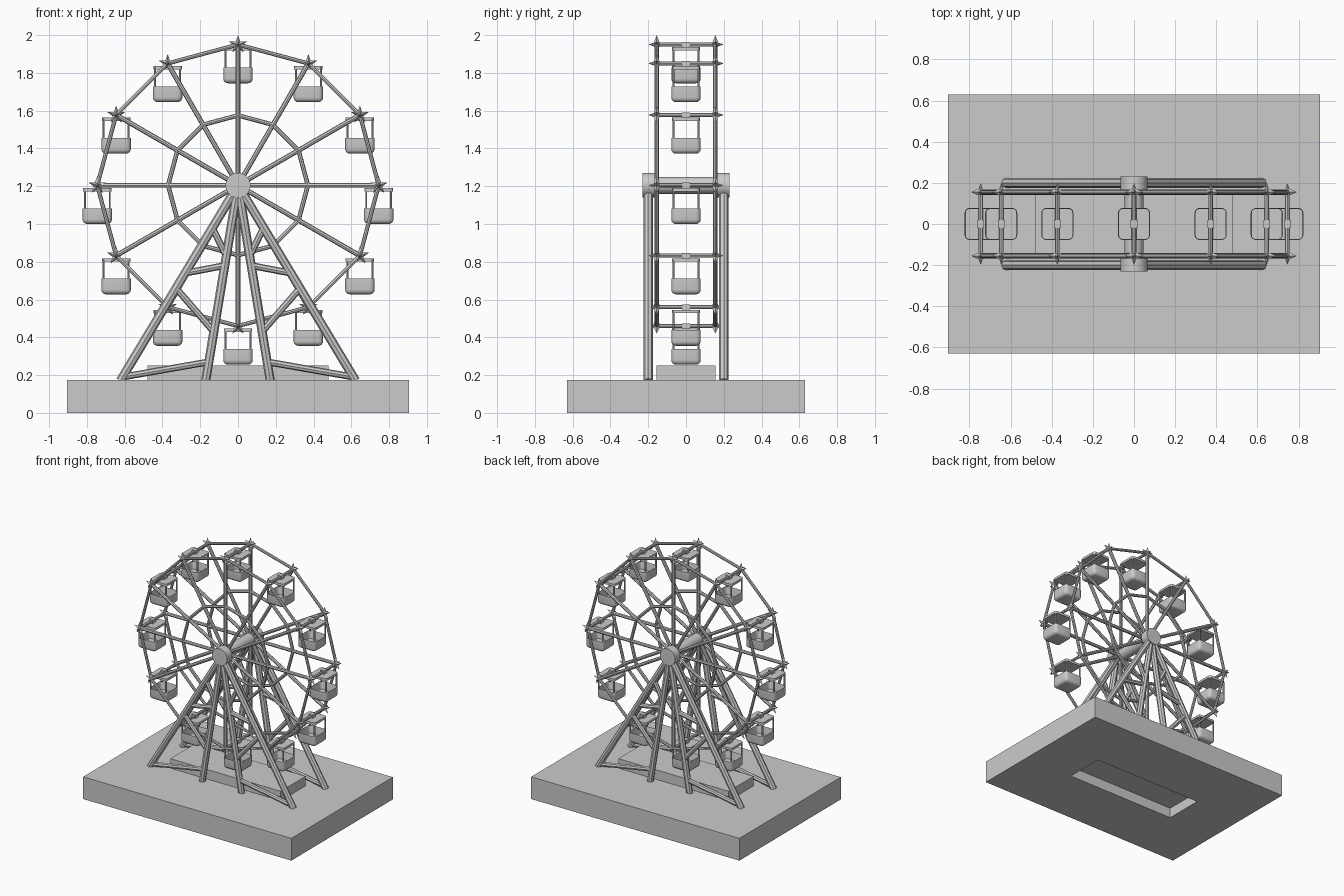
import bpy, bmesh, math
from mathutils import Vector, Matrix

if "Cube" in bpy.data.objects:
    bpy.data.objects.remove(bpy.data.objects["Cube"])

HUB = Vector((0, 0, 1.205))
R_RIM, R_IN, Y_RIM, Y_LEG = 0.745, 0.37, 0.155, 0.2


def finish(bm, name, smooth=False):
    bmesh.ops.recalc_face_normals(bm, faces=bm.faces)
    me = bpy.data.meshes.new(name)
    bm.to_mesh(me)
    bm.free()
    ob = bpy.data.objects.new(name, me)
    bpy.context.collection.objects.link(ob)
    if smooth:
        bpy.ops.object.select_all(action='DESELECT')
        ob.select_set(True)
        bpy.context.view_layer.objects.active = ob
        bpy.ops.object.shade_smooth_by_angle(angle=math.radians(35))
    return ob


def rod(bm, a, b, r, sides=8, r2=None):
    a, b = Vector(a), Vector(b)
    d = b - a
    m = Matrix.Translation((a + b) / 2) @ d.to_track_quat('Z', 'Y').to_matrix().to_4x4()
    bmesh.ops.create_cone(bm, cap_ends=True, segments=sides, radius1=r,
                          radius2=r if r2 is None else r2, depth=d.length, matrix=m)


def box(bm, lo, hi):
    lo, hi = Vector(lo), Vector(hi)
    m = Matrix.Translation((lo + hi) / 2) @ Matrix.Diagonal((*(hi - lo), 1))
    return bmesh.ops.create_cube(bm, size=1, matrix=m)['verts']


def polar(r, i, y):
    t = math.radians(30 * i)
    return HUB + Vector((r * math.cos(t), y, r * math.sin(t)))


# Base slab with a slot that holds the raised platform
bm = bmesh.new()
rings = []
for hx, hy in ((0.905, 0.63), (0.48, 0.155)):
    for z in (0, 0.175):
        rings.append([bm.verts.new((sx * hx, sy * hy, z))
                      for sx, sy in ((-1, -1), (1, -1), (1, 1), (-1, 1))])
for a, b in ((0, 1), (1, 3), (3, 2), (2, 0)):
    for i in range(4):
        j = (i + 1) % 4
        bm.faces.new((rings[a][i], rings[a][j], rings[b][j], rings[b][i]))
finish(bm, "base")
bm = bmesh.new()
box(bm, (-0.48, -0.155, 0.08), (0.48, 0.155, 0.25))
finish(bm, "platform")

# Axle and hub caps
bm = bmesh.new()
rod(bm, HUB + Vector((0, -0.2, 0)), HUB + Vector((0, 0.2, 0)), 0.045, 32)
for s in (-1, 1):
    rod(bm, HUB + Vector((0, s * 0.165, 0)), HUB + Vector((0, s * 0.23, 0)), 0.066, 32)
finish(bm, "axle", True)

# Two wheel frames: spokes, rim and inner ring
for s, name in ((-1, "front_wheel"), (1, "back_wheel")):
    bm = bmesh.new()
    y = s * Y_RIM
    for i in range(12):
        rod(bm, HUB + Vector((0, y, 0)), polar(R_RIM, i, y), 0.013)
        rod(bm, polar(R_RIM, i, y), polar(R_RIM, i + 1, y), 0.011)
        rod(bm, polar(R_IN, i, y), polar(R_IN, i + 1, y), 0.012)
    finish(bm, name)

# Cross bars between the rims
bm = bmesh.new()
for i in range(12):
    rod(bm, polar(R_RIM, i, -Y_RIM), polar(R_RIM, i, Y_RIM), 0.011)
finish(bm, "cross_bars")

# Pointed stars at every rim joint
bm = bmesh.new()
for i in range(12):
    for s in (-1, 1):
        c = polar(R_RIM, i, s * Y_RIM)
        ring = []
        for k in range(10):
            t, r = math.pi / 2 + k * math.pi / 5, 0.02 if k % 2 else 0.05
            ring.append(bm.verts.new(c + Vector((r * math.cos(t), 0, r * math.sin(t)))))
        for e in (-1, 1):
            apex = bm.verts.new(c + Vector((0, e * 0.02, 0)))
            for k in range(10):
                bm.faces.new((ring[k], ring[(k + 1) % 10], apex))
            rod(bm, c, c + Vector((0, e * 0.042, 0)), 0.015, 8, 0.001)
finish(bm, "stars")

# Support legs with braces, mirrored left and right


def outer(z):
    return 0.62 * (HUB.z - z) / 1.03


def inner(z):
    return 0.17 * (HUB.z - z) / 1.03


for s, name in ((-1, "front_legs"), (1, "back_legs")):
    bm = bmesh.new()
    y = s * Y_LEG
    for m in (-1, 1):
        for fn in (outer, inner):
            rod(bm, (0, y, HUB.z), (m * fn(0.17), y, 0.17), 0.024)
        for zo, zi in ((0.19, 0.27), (0.66, 0.43), (0.74, 0.78), (0.98, 0.83)):
            rod(bm, (m * outer(zo), y, zo), (m * inner(zi), y, zi), 0.018)
    finish(bm, name)

# Gondola: rounded open tub, corner posts, thin roof and hanger
bm = bmesh.new()
vs = box(bm, (-0.078, -0.078, -0.205), (0.078, 0.078, -0.122))
edges = [e for e in bm.edges if not all(v.co.z > -0.15 for v in e.verts)]
bmesh.ops.bevel(bm, geom=edges, offset=0.025, segments=4, profile=0.5, affect='EDGES')
top = [f for f in bm.faces if all(v.co.z > -0.125 for v in f.verts)]
bmesh.ops.inset_region(bm, faces=top, thickness=0.01)
bmesh.ops.translate(bm, verts=list({v for f in top for v in f.verts}), vec=(0, 0, -0.06))
for sx in (-1, 1):
    for sy in (-1, 1):
        rod(bm, (sx * 0.066, sy * 0.066, -0.125), (sx * 0.066, sy * 0.066, -0.02), 0.006, 6)
start = set(bm.edges)
box(bm, (-0.075, -0.075, -0.032), (0.075, 0.075, -0.014))
up = [e for e in bm.edges if e not in start and abs(e.verts[0].co.z - e.verts[1].co.z) > 0.01]
bmesh.ops.bevel(bm, geom=up, offset=0.02, segments=4, profile=0.5, affect='EDGES')
box(bm, (-0.016, -0.02, -0.02), (0.016, 0.02, 0.014))
car = finish(bm, "gondola_0", True)
car.location = polar(R_RIM, 0, 0)
for i in range(1, 12):
    ob = car.copy()
    ob.name = f"gondola_{i}"
    ob.location = polar(R_RIM, i, 0)
    bpy.context.collection.objects.link(ob)
